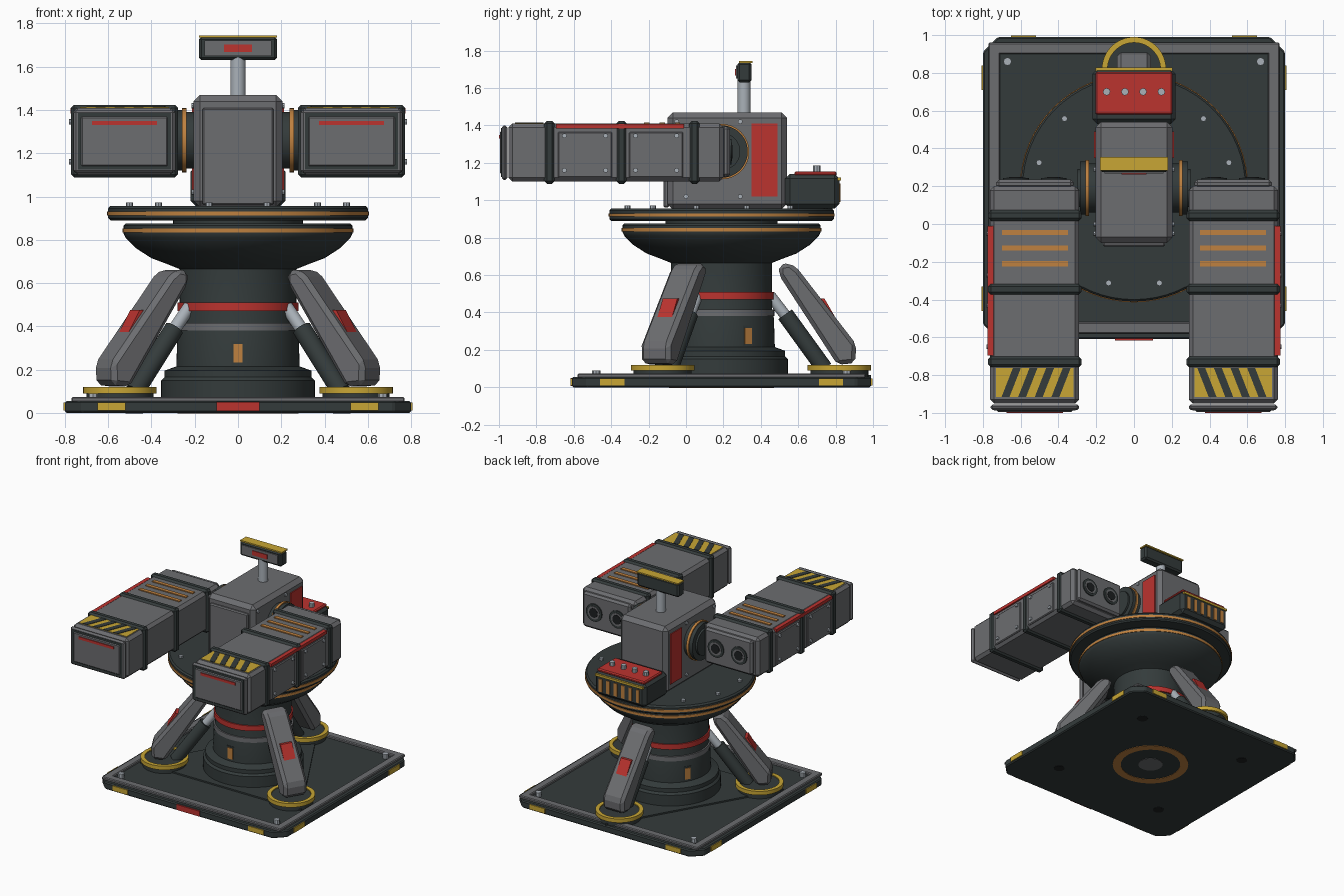
import bpy, bmesh
from math import radians, cos, sin, pi
from mathutils import Matrix, Vector

if "Cube" in bpy.data.objects:
    bpy.data.objects.remove(bpy.data.objects["Cube"])


def material(name, r, g, b):
    m = bpy.data.materials.new(name)
    m.use_nodes = True
    m.diffuse_color = (r, g, b, 1)
    m.node_tree.nodes["Principled BSDF"].inputs["Base Color"].default_value = (r, g, b, 1)
    return m


dark = material("dark slate", .034, .044, .044)
grey = material("armor grey", .15, .153, .162)
light = material("light steel", .4, .44, .48)
red = material("signal red", .5, .033, .028)
yellow = material("warning yellow", .58, .38, .035)
orange = material("copper orange", .52, .22, .05)
black = material("bore black", .012, .014, .015)

CY = 0.19                      # centre line of the pedestal in y
CENTER = Matrix.Translation((0, CY, 0))


def finish(name, bm, mat, bevel=0, smooth=False):
    bmesh.ops.recalc_face_normals(bm, faces=bm.faces)
    mesh = bpy.data.meshes.new(name)
    bm.to_mesh(mesh)
    bm.free()
    mesh.materials.append(mat)
    if smooth:
        mesh.shade_smooth()
        mesh.set_sharp_from_angle(angle=radians(35))
    obj = bpy.data.objects.new(name, mesh)
    bpy.context.scene.collection.objects.link(obj)
    if bevel:
        mod = obj.modifiers.new("edge", "BEVEL")
        mod.width, mod.segments, mod.limit_method = bevel, 1, "ANGLE"
    return obj


def box(name, x, y, z, mat, bevel=0):
    """Box from (low, high) ranges on each axis."""
    bm = bmesh.new()
    bmesh.ops.create_cube(bm, size=1)
    for v in bm.verts:
        for i, (a, b) in enumerate((x, y, z)):
            v.co[i] = (a + b) / 2 + v.co[i] * abs(b - a)
    return finish(name, bm, mat, bevel)


def prism(name, points, low, high, mat, matrix=Matrix(), bevel=0):
    """Flat outline extruded from low to high."""
    bm = bmesh.new()
    face = bm.faces.new([bm.verts.new((px, py, low)) for px, py in points])
    ext = bmesh.ops.extrude_face_region(bm, geom=[face])
    moved = [g for g in ext["geom"] if isinstance(g, bmesh.types.BMVert)]
    bmesh.ops.translate(bm, verts=moved, vec=(0, 0, high - low))
    bm.transform(matrix)
    return finish(name, bm, mat, bevel)


def rod(name, start, end, radius, mat, sides=32, bevel=0):
    start, end = Vector(start), Vector(end)
    bm = bmesh.new()
    bmesh.ops.create_cone(bm, cap_ends=True, segments=sides, radius1=radius,
                          radius2=radius, depth=(end - start).length)
    turn = (end - start).to_track_quat("Z", "Y").to_matrix().to_4x4()
    bm.transform(Matrix.Translation((start + end) / 2) @ turn)
    return finish(name, bm, mat, bevel, True)


def lathe(name, profile, mat, matrix=CENTER, closed=False):
    """Spin (radius, height) points; closed makes a ring section."""
    bm = bmesh.new()
    verts = [bm.verts.new((r, 0, z)) for r, z in profile]
    edges = [bm.edges.new(p) for p in zip(verts, verts[1:])]
    if closed:
        edges.append(bm.edges.new((verts[-1], verts[0])))
    bmesh.ops.spin(bm, geom=verts + edges, cent=(0, 0, 0), axis=(0, 0, 1),
                   angle=2 * pi, steps=64)
    bmesh.ops.remove_doubles(bm, verts=bm.verts, dist=0.0005)
    bm.transform(matrix)
    return finish(name, bm, mat, 0, True)


def ring(name, inner, outer, low, high, mat, matrix=CENTER):
    return lathe(name, [(inner, low), (outer, low), (outer, high), (inner, high)],
                 mat, matrix, True)


def bolt(name, x, y, z, direction=(0, 0, 1), radius=0.016, height=0.018):
    p = Vector((x, y, z))
    rod(name, p, p + Vector(direction) * height, radius, light, 8)


# Base plate with cut corners, edge markings and raised border rails
H, C = 0.8, 0.72
octagon = [(H, -C), (H, C), (C, H), (-C, H), (-H, C), (-H, -C), (-C, -H), (C, -H)]
prism("base_plate", octagon, 0, .055, dark, CENTER, .008)
for k in range(4):
    side = CENTER @ Matrix.Rotation(k * pi / 2, 4, "Z")
    rail = box("base_rail", (-.77, .77), (-.77, -.71), (.05, .074), grey, .006)
    rail.matrix_world = side
    for s in (-1, 1):
        mark = box("edge_mark", (s * .585 - .065, s * .585 + .065), (-.807, -.79), (.01, .048), yellow)
        mark.matrix_world = side
    corner = side @ Vector((.67, .67, .055))
    bolt("base_bolt", *corner, radius=.022, height=.035)
    foot = side @ Vector((.48, .48, 0))
    rod("underside_plug", (foot.x, foot.y, -.002), (foot.x, foot.y, .01), .04, black, 16)
box("front_edge_mark", (-.1, .1), (-.617, -.6), (.008, .05), red)
ring("underside_ring", .22, .28, -.003, .01, orange)
rod("underside_hub", (0, CY, -.003), (0, CY, .01), .09, grey)

# Pedestal column, bands and flared neck
lathe("column", [(0, .05), (.355, .05), (.355, .15), (.34, .165), (.34, .195), (.285, .215),
                 (.28, .37), (.27, .42), (.27, .665), (.32, .685), (.4, .715), (.47, .76),
                 (.52, .81), (.53, .83), (.53, .865), (.52, .875), (.3, .875), (.3, .9), (0, .9)], dark)
ring("column_grey_band", .25, .282, .38, .415, grey)
ring("column_red_band", .25, .28, .47, .51, red)
ring("neck_stripe", .5, .534, .833, .852, orange)

# Turntable
lathe("turntable", [(0, .89), (.59, .89), (.6, .9), (.6, .945), (.59, .957), (0, .957)], dark)
ring("turntable_stripe", .58, .605, .912, .93, orange)
for k in range(12):
    a = radians(15 + 30 * k)
    bolt("turntable_bolt", .52 * cos(a), CY + .52 * sin(a), .955)

# Three braced legs on round pads
directions = [radians(a) for a in (-30, 90, 210)]
prism("brace_plate", [(.8 * cos(a), .8 * sin(a)) for a in directions], .05, .066, dark, CENTER)
leg_shape = [(.307, .6), (.307, .655), (.365, .665), (.41, .63), (.72, .23), (.715, .13), (.62, .12)]
for a in directions:
    arm = CENTER @ Matrix.Rotation(a, 4, "Z")
    upright = arm @ Matrix.Rotation(pi / 2, 4, "X")
    pad = arm @ Matrix.Translation((.63, 0, 0))
    lathe("foot_pad", [(0, .055), (.155, .055), (.155, .112), (0, .112)], dark, pad)
    ring("foot_ring", .14, .17, .09, .12, yellow, pad)
    prism("leg", leg_shape, -.09, .09, grey, upright, .022)
    prism("leg_red_plate", [(.51, .475), (.55, .475), (.625, .345), (.59, .345)], -.045, .045, red, upright)
    rod("strut_sleeve", arm @ Vector((.55, 0, .1)), arm @ Vector((.34, 0, .39)), .045, dark, 24)
    rod("strut_piston", arm @ Vector((.36, 0, .36)), arm @ Vector((.26, 0, .49)), .03, light, 24)
    # Lit slot in the column between the legs
    gap = CENTER @ Matrix.Rotation(a + pi / 3, 4, "Z")
    frame = box("slot_frame", (.25, .284), (-.03, .03), (.22, .33), dark)
    slot = box("column_slot", (.25, .289), (-.021, .021), (.232, .318), orange)
    frame.matrix_world = slot.matrix_world = gap

# Central housing
box("housing", (-.205, .205), (-.1, .54), (.95, 1.47), grey, .03)
box("housing_front_plate", (-.165, .165), (-.12, -.09), (.96, 1.41), grey, .008)
for s in (-1, 1):
    box("housing_red_panel", (s * .2, s * .212), (.35, .49), (1.02, 1.41), red)
    for y, z in ((0, 1.02), (.29, 1.42), (-.05, 1.42), (.29, 1.02)):
        bolt("housing_bolt", s * .203, y, z, (s, 0, 0), .013, .012)

# Rear power box with vents and knobs
box("power_box", (-.22, .22), (.53, .82), (.955, 1.14), dark, .025)
box("power_box_lid", (-.205, .205), (.58, .805), (1.13, 1.155), red, .008)
box("power_box_trim", (-.205, .205), (.81, .828), (1.105, 1.122), yellow)
for k in range(6):
    x = -.16 + .064 * k
    box("power_box_vent", (x - .014, x + .014), (.81, .826), (.99, 1.09), orange)
for x in (-.145, -.048, .048, .145):
    bolt("power_box_knob", x, .7, 1.15, radius=.02, height=.035)

# Sensor mast
rod("mast", (0, .31, 1.45), (0, .31, 1.65), .035, light)
box("sensor_head", (-.18, .18), (.275, .35), (1.63, 1.738), dark, .012)
box("sensor_panel", (-.155, .155), (.268, .28), (1.65, 1.72), grey)
box("sensor_slit", (-.065, .065), (.263, .275), (1.667, 1.702), red)
box("sensor_top", (-.18, .18), (.283, .355), (1.735, 1.745), yellow)

# Side launchers, mirrored about x
MID, ZC = .525, 1.26
for s in (-1, 1):
    def part(name, u, y, z, mat, bevel=0):
        """Box with u measured outward from the launcher axis."""
        return box(name, (s * (MID + u[0]), s * (MID + u[1])), y, z, mat, bevel)

    # Trunnion joint
    for name, a, b, r, mat in (("joint_hub", .19, .3, .1, dark), ("joint_inner_disc", .2, .24, .13, dark),
                               ("joint_ring", .238, .258, .148, orange),
                               ("joint_outer_disc", .256, .285, .14, dark)):
        rod(name, (s * a, CY, ZC), (s * b, CY, ZC), r, mat, 48)

    # Body, end caps and clamp bands
    part("launcher_body", (-.235, .238), (-.95, .2), (1.1, 1.41), grey, .022)
    part("launcher_front_rim", (-.235, .235), (-.985, -.955), (1.108, 1.4), grey, .012)
    part("launcher_front_seam", (-.215, .215), (-.988, -.96), (1.125, 1.385), dark)
    part("launcher_front_panel", (-.2, .2), (-.994, -.96), (1.14, 1.37), grey, .006)
    part("launcher_front_stripe", (-.15, .15), (-1, -.98), (1.33, 1.35), red)
    part("launcher_rear_cap", (-.205, .205), (.19, .235), (1.125, 1.395), grey, .015)
    for y in (-.73, -.345, .045):
        part("clamp_band", (-.247, .247), (y - .028, y + .028), (1.088, 1.424), dark, .014)

    # Exhaust nozzles
    for u in (-.1, .1):
        x = s * (MID + u)
        rod("nozzle_rim", (x, .2, ZC), (x, .243, ZC), .068, dark)
        rod("nozzle_plate", (x, .2, ZC), (x, .246, ZC), .05, grey)
        rod("nozzle_bore", (x, .2, ZC), (x, .249, ZC), .036, black)

    # Outer side panels, bolts and red rail
    for y in (-.54, -.16):
        part("side_panel", (.23, .246), (y - .145, y + .145), (1.12, 1.365), grey, .006)
        for dy in (-.11, .11):
            for z in (1.16, 1.345):
                bolt("side_bolt", s * (MID + .245), y + dy, z, (s, 0, 0), .013, .012)
    part("side_rail", (.22, .25), (-.695, -.01), (1.383, 1.408), red)

    # Top vents and hazard plate
    for y in (-.045, -.127, -.21):
        part("top_vent", (-.175, .175), (y - .014, y + .014), (1.4, 1.417), orange)
    part("hazard_plate", (-.205, .205), (-.915, -.762), (1.4, 1.413), yellow)
    for k in range(4):
        u = MID - .13 + .088 * k
        stripe = [(u, -.915), (u + .042, -.915), (u - .018, -.762), (u - .06, -.762)]
        prism("hazard_stripe", [(s * px, py) for px, py in stripe], 1.405, 1.416, dark)
